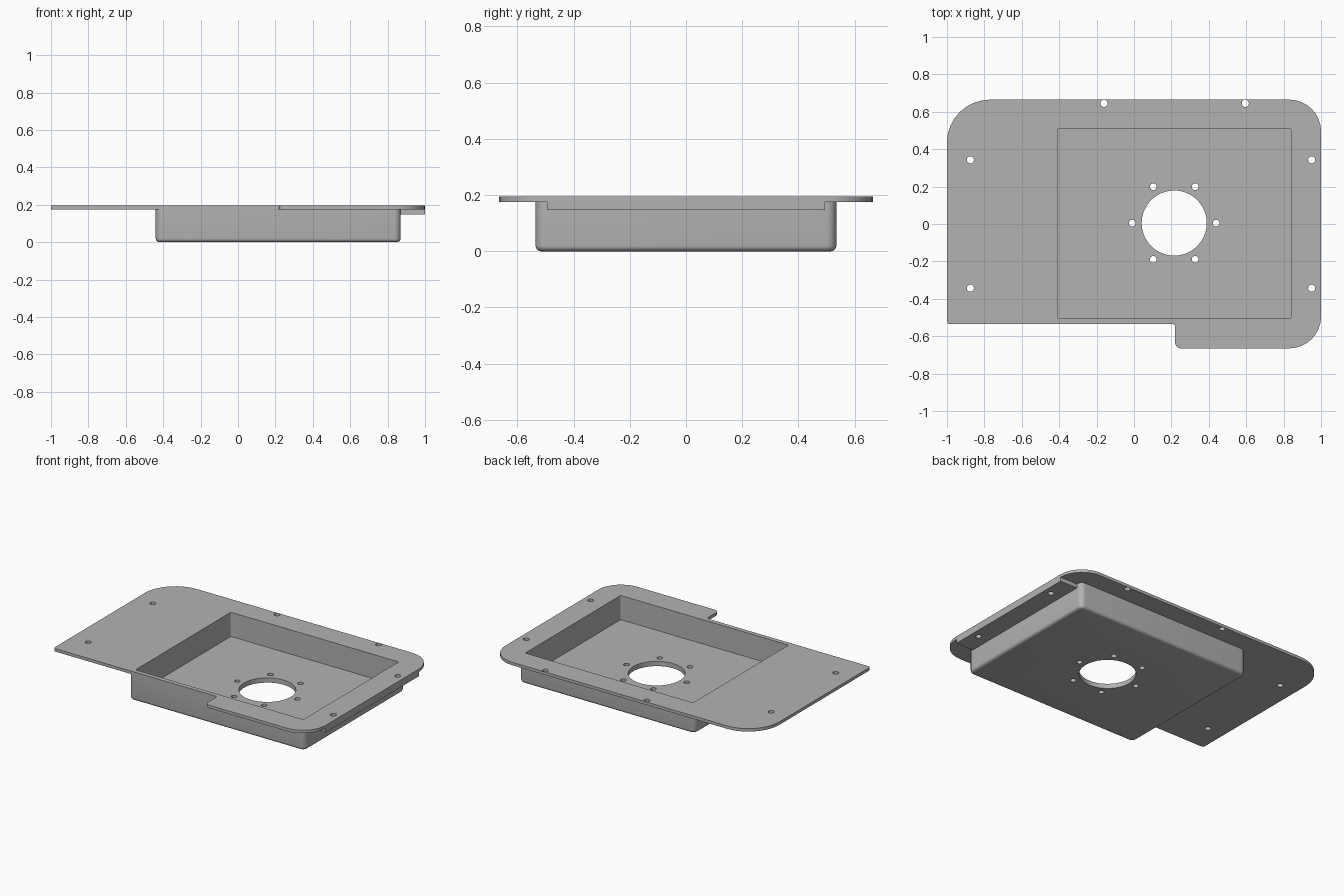
import bpy
import bmesh
from math import sin, cos, pi, radians
from mathutils import Vector

if "Cube" in bpy.data.objects:
    bpy.data.objects.remove(bpy.data.objects["Cube"], do_unlink=True)

grey = bpy.data.materials.new("metal grey")
grey.use_nodes = True
colour = (0.45, 0.45, 0.45, 1)
grey.diffuse_color = colour
grey.node_tree.nodes["Principled BSDF"].inputs["Base Color"].default_value = colour

PLATE_BOTTOM, TOP = 0.175, 0.195


def rounded(corners, steps=8):
    """Outline of a right-angled polygon from (x, y, corner radius)."""
    points = []
    for i, (x, y, r) in enumerate(corners):
        p = Vector((x, y))
        a = (Vector(corners[i - 1][:2]) - p).normalized()
        b = (Vector(corners[(i + 1) % len(corners)][:2]) - p).normalized()
        for k in range(steps + 1):
            t = pi / 2 * k / steps
            points.append(p + a * r * (1 - sin(t)) + b * r * (1 - cos(t)))
    return points


def rectangle(x0, x1, y0, y1, r, inset=0):
    x0, x1, y0, y1, r = x0 + inset, x1 - inset, y0 + inset, y1 - inset, r - inset
    return rounded([(x0, y0, r), (x1, y0, r), (x1, y1, r), (x0, y1, r)])


def circle(x, y, r, n):
    return [Vector((x + r * cos(2 * pi * k / n), y + r * sin(2 * pi * k / n))) for k in range(n)]


def add_solid(bm, rings):
    """Closed solid through stacked (outline, height) rings."""
    loops = [[bm.verts.new((p.x, p.y, z)) for p in outline] for outline, z in rings]
    for low, high in zip(loops, loops[1:]):
        for i in range(len(low)):
            j = (i + 1) % len(low)
            bm.faces.new((low[i], low[j], high[j], high[i]))
    bm.faces.new(loops[0][::-1])
    bm.faces.new(loops[-1])


def make(name, *solids):
    bm = bmesh.new()
    for rings in solids:
        add_solid(bm, rings)
    mesh = bpy.data.meshes.new(name)
    bm.to_mesh(mesh)
    bm.free()
    mesh.materials.append(grey)
    obj = bpy.data.objects.new(name, mesh)
    bpy.context.collection.objects.link(obj)
    return obj


# Mounting plate with a stepped front edge
plate = make("mounting_plate", [(rounded([
    (-1, -0.535, 0.015), (0.22, -0.535, 0.015), (0.22, -0.665, 0.03),
    (1, -0.665, 0.17), (1, 0.665, 0.17), (-1, 0.665, 0.23)]), z)
    for z in (PLATE_BOTTOM, TOP)])

# Tray with a rounded bottom edge
edge = 0.02
rings = []
for k in range(6):
    t = pi / 2 * k / 5
    rings.append((rectangle(-0.44, 0.87, -0.535, 0.535, 0.035, edge * (1 - sin(t))),
                  edge * (1 - cos(t))))
rings.append((rectangle(-0.44, 0.87, -0.535, 0.535, 0.035), PLATE_BOTTOM))
tray = make("tray", rings)

# Thick rib beneath the side edge of the plate
rib = make("side_rib", [([Vector(p) for p in (
    (0.86, -0.495), (1, -0.495), (1, 0.495), (0.86, 0.495))], z)
    for z in (0.147, PLATE_BOTTOM)])

# Cutters: tray cavity, centre opening and screw holes
cavity = make("cavity_cutter", [(rectangle(-0.41, 0.84, -0.505, 0.51, 0.01), z)
                                for z in (0.032, 0.3)])
cx, cy = 0.215, 0.005
holes = [(cx, cy, 0.174, 64)]
holes += [(cx + 0.224 * cos(radians(a)), cy + 0.224 * sin(radians(a)), 0.018, 20)
          for a in range(0, 360, 60)]
holes += [(x, y, 0.019, 20) for x in (-0.875, 0.95) for y in (-0.343, 0.343)]
holes += [(x, 0.645, 0.019, 20) for x in (-0.16, 0.595)]
drill = make("hole_cutter", *[[(circle(*h), z) for z in (-0.1, 0.4)] for h in holes])


def cut(obj, *cutters):
    bpy.ops.object.select_all(action="DESELECT")
    bpy.context.view_layer.objects.active = obj
    obj.select_set(True)
    for cutter in cutters:
        mod = obj.modifiers.new("cut", "BOOLEAN")
        mod.operation = "DIFFERENCE"
        mod.solver = "EXACT"
        mod.object = cutter
        bpy.ops.object.modifier_apply(modifier=mod.name)
    bpy.ops.object.shade_smooth_by_angle(angle=radians(35))


cut(plate, cavity, drill)
cut(tray, cavity, drill)
cut(rib, drill)
for cutter in (cavity, drill):
    bpy.data.objects.remove(cutter, do_unlink=True)
